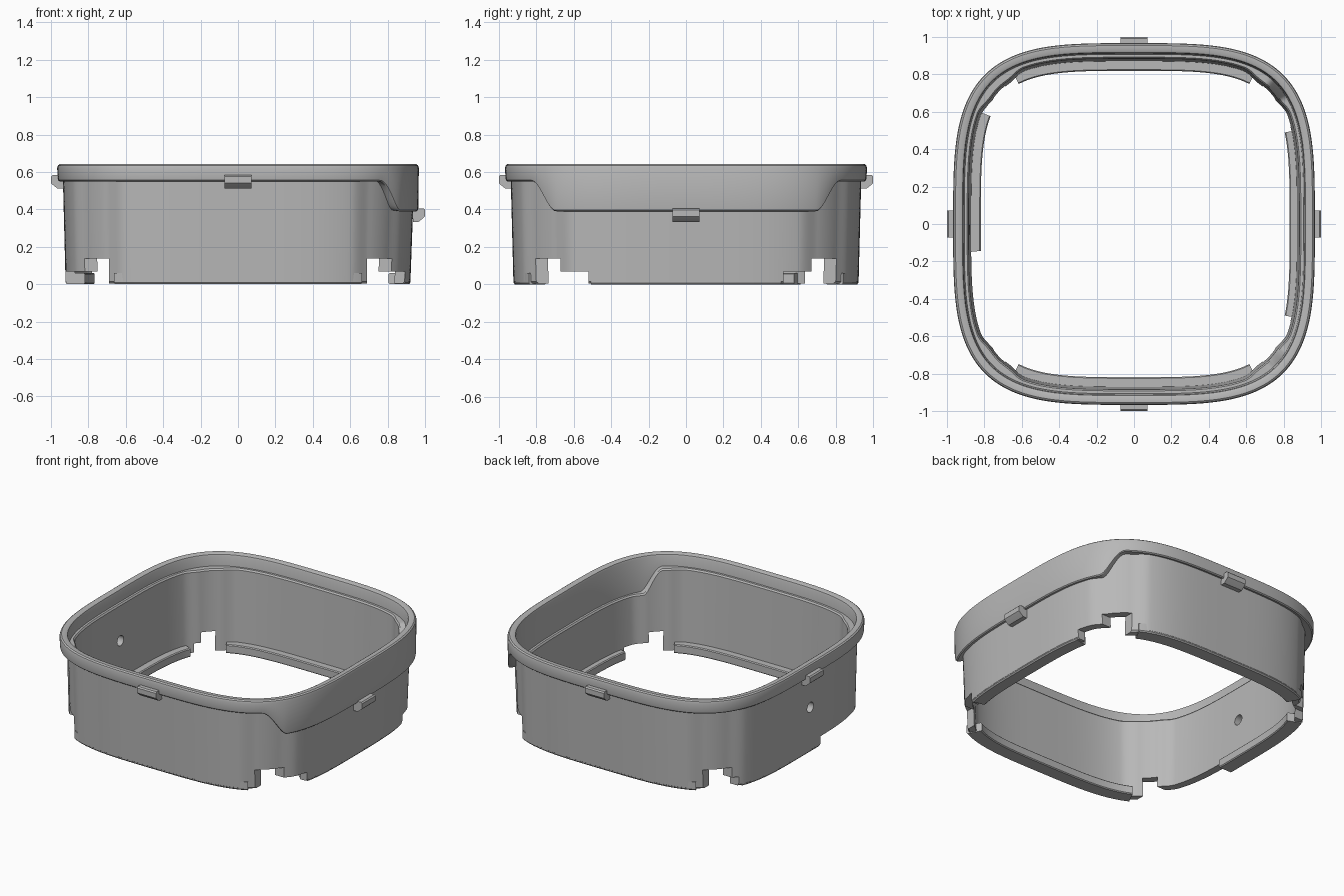
import bpy, bmesh, math
from mathutils import Vector

cube = bpy.data.objects.get("Cube")
if cube:
    bpy.data.objects.remove(cube)

R, POWER, STEPS = 0.967, 3.6, 480

grey = bpy.data.materials.new("plain grey")
grey.use_nodes = True
grey.diffuse_color = (0.48, 0.48, 0.48, 1)
grey.node_tree.nodes["Principled BSDF"].inputs["Base Color"].default_value = (0.48, 0.48, 0.48, 1)


def outline(a):
    """Point and outward normal of the bulged square at polar angle a."""
    c, s = math.cos(a), math.sin(a)
    r = R / (abs(c) ** POWER + abs(s) ** POWER) ** (1 / POWER)
    n = Vector((math.copysign(abs(c) ** (POWER - 1), c),
                math.copysign(abs(s) ** (POWER - 1), s), 0)).normalized()
    return Vector((c * r, s * r, 0)), n


def smooth(t):
    t = min(max(t, 0), 1)
    return t * t * (3 - 2 * t)


def finish(name, bm):
    bmesh.ops.recalc_face_normals(bm, faces=bm.faces)
    me = bpy.data.meshes.new(name)
    bm.to_mesh(me)
    bm.free()
    me.materials.append(grey)
    ob = bpy.data.objects.new(name, me)
    bpy.context.collection.objects.link(ob)
    return ob


def activate(ob):
    bpy.ops.object.select_all(action='DESELECT')
    ob.select_set(True)
    bpy.context.view_layer.objects.active = ob


def shade(ob):
    activate(ob)
    bpy.ops.object.shade_smooth_by_angle(angle=math.radians(35))


def loft(name, angles, section, closed):
    """Sweep a section of (inward offset, height) pairs along the outline."""
    bm = bmesh.new()
    rings = []
    for a in angles:
        p, n = outline(a)
        rings.append([bm.verts.new(p - n * d + Vector((0, 0, z))) for d, z in section(a)])
    count = len(rings)
    for i in range(count if closed else count - 1):
        r, q = rings[i], rings[(i + 1) % count]
        for j in range(len(r)):
            k = (j + 1) % len(r)
            bm.faces.new((r[j], q[j], q[k], r[k]))
    if not closed:
        bm.faces.new(rings[0])
        bm.faces.new(rings[-1])
    return finish(name, bm)


def body_section(a):
    p, _ = outline(a)
    # The rim skirt dips on the left side
    drop = smooth((0.83 - abs(p.y)) / 0.13) if p.x > 0 else 0
    zb = 0.55 - 0.16 * drop
    # Wall pinches inward at the corners
    off = abs((a % (math.pi / 2)) - math.pi / 4)
    g = 0.022 * smooth(1.6 - off / 0.12)
    return [(0.055 + g, 0.005), (0.045 + g, 0.015), (0.031 + g, zb + 0.005),
            (0.012, zb), (0.005, zb + 0.006), (0.003, zb + 0.016),
            (0, 0.622), (0.004, 0.635), (0.013, 0.642), (0.04, 0.642),
            (0.05, 0.637), (0.054, 0.625), (0.06, zb + 0.012),
            (0.075 + g, zb + 0.012), (0.083 + g, zb + 0.002), (0.098 + g, 0.005)]


# Main ring: wall and rim
angles = [2 * math.pi * (i + 0.5) / STEPS for i in range(STEPS)]
body = loft("ring_body", angles, body_section, True)


def cut(ob, cutter):
    mod = ob.modifiers.new("cut", 'BOOLEAN')
    mod.operation = 'DIFFERENCE'
    mod.solver = 'EXACT'
    mod.object = cutter
    activate(ob)
    bpy.ops.object.modifier_apply(modifier=mod.name)
    bpy.data.objects.remove(cutter)


def box(name, x, y, z):
    bm = bmesh.new()
    bmesh.ops.create_cube(bm, size=1)
    for v in bm.verts:
        v.co = [lo + (c + 0.5) * (hi - lo) for c, (lo, hi) in zip(v.co, (x, y, z))]
    return finish(name, bm)


# Corner notches and the shallower steps beside them
for sx in (-1, 1):
    for sy in (-1, 1):
        x = sorted((sx * 0.69, sx * 1.1))
        cut(body, box("corner_cutter", x, sorted((sy * 0.67, sy * 1.1)), (-0.1, 0.138)))
for side, lo, hi in ((1, 0.52, 0.7), (1, -0.7, -0.52), (-1, 0.635, 0.7), (-1, -0.7, -0.15)):
    cut(body, box("step_cutter", sorted((side * 0.7, side * 1.1)), (lo, hi), (-0.1, 0.068)))

# Round hole in the right wall
bm = bmesh.new()
bmesh.ops.create_cone(bm, cap_ends=True, segments=32, radius1=0.035, radius2=0.035, depth=0.3)
hole = finish("hole_cutter", bm)
hole.rotation_euler = (0, math.pi / 2, 0)
hole.location = (-0.9, -0.03, 0.315)
bpy.context.view_layer.update()
cut(body, hole)
shade(body)


# Inner flanges along the bottom
def flange(name, middle, depth, lo, hi, axis):
    arc = [middle + (i / 120 - 1) * math.pi / 4 for i in range(241)]
    arc = [a for a in arc if lo <= outline(a)[0][axis] <= hi]
    sec = [(0.052, 0), (0.046, 0.008), (0.046, 0.06), (depth - 0.006, 0.06),
           (depth, 0.054), (depth, 0.006), (depth - 0.006, 0)]
    shade(loft(name, arc, lambda a: sec, False))


flange("front_flange", -math.pi / 2, 0.148, -0.685, 0.685, 0)
flange("back_flange", math.pi / 2, 0.148, -0.685, 0.685, 0)
flange("left_flange", 0, 0.135, -0.52, 0.52, 1)
flange("right_flange", math.pi, 0.148, -0.15, 0.635, 1)


# Snap tabs, one per side, with sloping undersides
def tab(name, angle, top):
    bm = bmesh.new()
    prof = [(0.935, top), (0.992, top), (1.0, top - 0.008), (1.0, top - 0.042),
            (0.992, top - 0.05), (0.965, top - 0.072), (0.935, top - 0.072)]
    ends = [[bm.verts.new((r, w, z)) for r, z in prof] for w in (-0.072, 0.072)]
    for e in ends:
        bm.faces.new(e)
    for j in range(len(prof)):
        k = (j + 1) % len(prof)
        bm.faces.new((ends[0][j], ends[1][j], ends[1][k], ends[0][k]))
    ob = finish(name, bm)
    ob.rotation_euler.z = angle
    shade(ob)


for i, (side, top) in enumerate((("left", 0.405), ("back", 0.583), ("right", 0.583), ("front", 0.583))):
    tab(side + "_tab", i * math.pi / 2, top)
